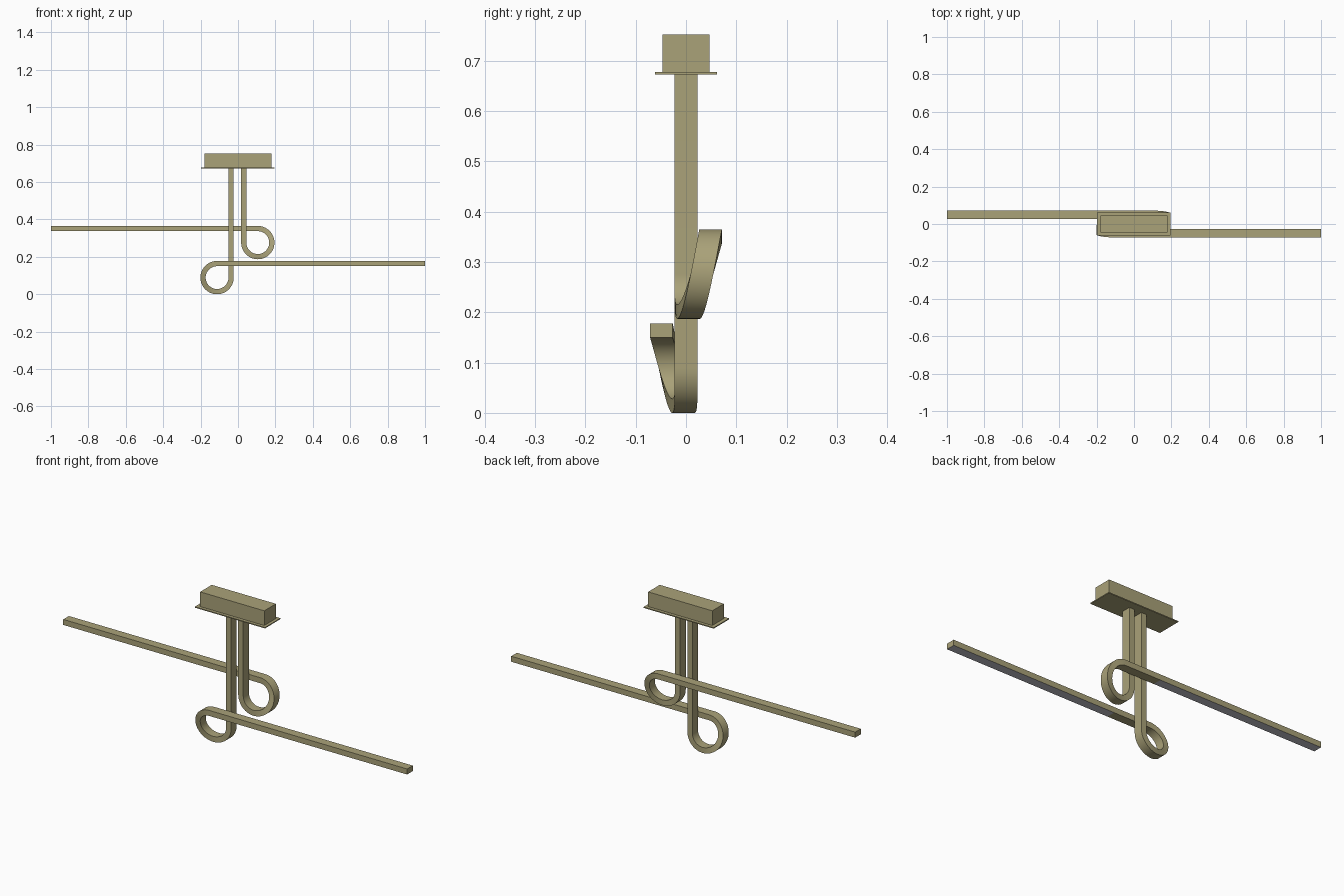
import bpy, bmesh, math

if "Cube" in bpy.data.objects:
    bpy.data.objects.remove(bpy.data.objects["Cube"])


def material(name, rgb):
    m = bpy.data.materials.new(name)
    m.use_nodes = True
    m.diffuse_color = (*rgb, 1)
    m.node_tree.nodes["Principled BSDF"].inputs["Base Color"].default_value = (*rgb, 1)
    return m


brass = material("satin brass", (0.40, 0.36, 0.19))
diffuser = material("pale diffuser", (0.54, 0.54, 0.60))


def finish(name, bm):
    bmesh.ops.recalc_face_normals(bm, faces=bm.faces)
    mesh = bpy.data.meshes.new(name)
    bm.to_mesh(mesh)
    bm.free()
    mesh.materials.append(brass)
    mesh.materials.append(diffuser)
    obj = bpy.data.objects.new(name, mesh)
    bpy.context.collection.objects.link(obj)
    return obj


def box(name, size, centre):
    bm = bmesh.new()
    bmesh.ops.create_cube(bm, size=1)
    bmesh.ops.scale(bm, vec=size, verts=bm.verts)
    bmesh.ops.translate(bm, vec=centre, verts=bm.verts)
    return finish(name, bm)


TOP = 0.675          # underside of the ceiling plate
RADIUS = 0.075       # loop centreline
SWAY = 0.049         # sideways shift of the light arm
HALF_T, HALF_W = 0.014, 0.0225
STEPS = 48


def arm(name, side, cx, cz):
    """Stem, loop and light arm as one swept bar; side = direction of the arm."""
    # path entries: x, y, z, normal x, normal z
    path = [(cx + side * RADIUS, 0, TOP, side, 0)]
    for i in range(STEPS + 1):
        a = math.radians(270 * i / STEPS)
        t = max(0, (math.degrees(a) - 45) / 225)
        y = -side * SWAY * t * t * (3 - 2 * t)
        nx, nz = side * math.cos(a), -math.sin(a)
        path.append((cx + RADIUS * nx, y, cz + RADIUS * nz, nx, nz))
    for x in (side * 0.09, side):
        path.append((x, -side * SWAY, cz + RADIUS, 0, 1))

    bm = bmesh.new()
    rings = []
    for x, y, z, nx, nz in path:
        rings.append([bm.verts.new((x + u * HALF_T * nx, y + v * HALF_W, z + u * HALF_T * nz))
                      for u, v in ((1, 1), (1, -1), (-1, -1), (-1, 1))])
    for a, b in zip(rings, rings[1:]):
        for k in range(4):
            n = (k + 1) % 4
            bm.faces.new((a[k], a[n], b[n], b[k]))
    bm.faces.new(rings[0])
    bm.faces.new(rings[-1])
    bmesh.ops.recalc_face_normals(bm, faces=bm.faces)
    # luminous strip under the straight arm
    for f in bm.faces:
        if f.normal.z < -0.9 and f.calc_center_median().x * side > 0.3:
            f.material_index = 1
    obj = finish(name, bm)
    bpy.ops.object.select_all(action="DESELECT")
    obj.select_set(True)
    bpy.context.view_layer.objects.active = obj
    bpy.ops.object.shade_smooth_by_angle(angle=math.radians(30))


# Ceiling mount
box("ceiling_box", (0.36, 0.093, 0.076), (0, 0, 0.714))
box("ceiling_plate", (0.394, 0.124, 0.005), (-0.002, 0, 0.675))

# Two looped light arms
arm("lower_light_arm", 1, -0.112, 0.089)
arm("upper_light_arm", -1, 0.106, 0.276)
